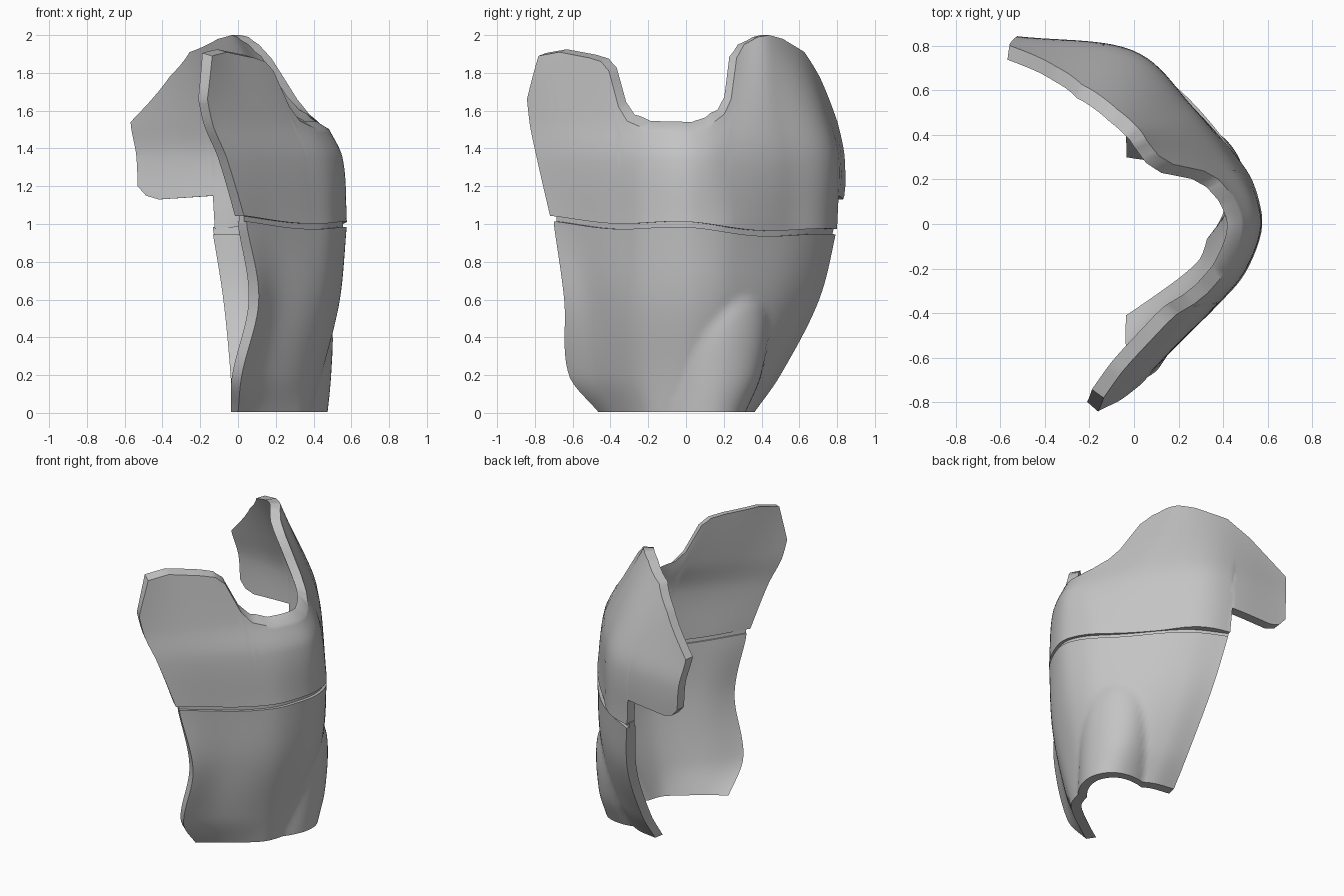
import bpy, bmesh, math
from mathutils import Vector

cube = bpy.data.objects.get("Cube")
if cube:
    bpy.data.objects.remove(cube, do_unlink=True)

THICK = 0.065

grey = bpy.data.materials.new("shell grey")
grey.use_nodes = True
grey.diffuse_color = (0.55, 0.55, 0.55, 1)
grey.node_tree.nodes["Principled BSDF"].inputs["Base Color"].default_value = grey.diffuse_color


def spline(keys, vals, t):
    """Smooth curve through vals at keys."""
    t = min(max(t, keys[0]), keys[-1])
    last = len(keys) - 1
    i = max(k for k in range(last) if keys[k] <= t)

    def slope(k):
        a, b = max(k - 1, 0), min(k + 1, last)
        return (vals[b] - vals[a]) / (keys[b] - keys[a])

    h = keys[i + 1] - keys[i]
    s = (t - keys[i]) / h
    return (vals[i] * (1 + 2 * s) * (1 - s) ** 2 + slope(i) * (h * s * (1 - s) ** 2)
            + vals[i + 1] * (s * s * (3 - 2 * s)) + slope(i + 1) * (h * s * s * (s - 1)))


def linear(points, t):
    """Straight-line profile through points."""
    for (a, p), (b, q) in zip(points, points[1:]):
        if t <= b:
            return p + (q - p) * (t - a) / (b - a)
    return points[-1][1]


# Plan sections by height, each from the front edge round the side to the back
stations = [0, 1, 2, 2.5, 3, 3.5, 4, 5, 6, 7]
lower_sections = {
    0.0: [(0, -.46), (.12, -.38), (.27, -.27), (.35, -.19), (.39, -.08), (.39, .01), (.36, .1), (.26, .24),
          (.13, .33), (-.02, .36)],
    0.2: [(.02, -.62), (.14, -.47), (.31, -.31), (.39, -.2), (.435, -.06), (.44, .04), (.41, .15), (.3, .34),
          (.14, .45), (-.02, .5)],
    0.6: [(.11, -.645), (.21, -.5), (.38, -.34), (.47, -.22), (.53, -.05), (.535, .08), (.49, .22), (.32, .46),
          (.13, .62), (-.05, .705)],
    1.0: [(.045, -.7), (.18, -.56), (.39, -.35), (.5, -.22), (.572, -.04), (.563, .1), (.5, .25), (.29, .52),
          (.1, .69), (-.11, .805)],
}
upper_sections = {
    1.0: [(.045, -.71), (.18, -.56), (.39, -.35), (.5, -.22), (.572, -.04), (.563, .1), (.5, .25), (.26, .53),
          (0, .77), (-.52, .84)],
    1.35: [(-.06, -.79), (.11, -.62), (.35, -.37), (.475, -.22), (.55, -.04), (.535, .1), (.46, .24), (.25, .53),
           (-.02, .78), (-.53, .84)],
    1.55: [(-.14, -.83), (.04, -.64), (.28, -.37), (.39, -.22), (.46, -.05), (.44, .1), (.37, .24), (.21, .49),
           (-.06, .73), (-.56, .8)],
    2.0: [(-.21, -.87), (-.06, -.65), (.13, -.43), (.25, -.25), (.36, -.05), (.28, .13), (.11, .27), (.01, .44),
          (-.2, .57), (-.53, .69)],
}

# Outline heights along the shell: neckline with arm cutout, and flap underside
top_outline = [(0, 1.66), (.38, 1.89), (.9, 1.91), (1.6, 1.88), (1.85, 1.86), (1.98, 1.81), (2.07, 1.62),
               (2.2, 1.545), (2.5, 1.505), (3.3, 1.5), (3.6, 1.525), (3.85, 1.58), (3.97, 1.66), (4.03, 1.88),
               (4.2, 1.95), (4.6, 1.99), (5, 2), (5.5, 1.98), (6.2, 1.91), (6.55, 1.78), (7, 1.54)]
flap_start = 6.25
flap_bottom = [(flap_start, 1.15), (6.8, 1.13), (6.92, 1.15), (7, 1.2)]
rim_lift = [(0, 0), (.4, .015), (1.9, .015), (2.3, .04), (3.7, .04), (4.1, 0), (7, 0)]


def surface(sections):
    """Return a function giving the outer point and outward direction."""
    heights = list(sections)
    rows = [[Vector(p) for p in row] for row in sections.values()]

    def plan(u, z):
        at_z = [spline(heights, column, z) for column in zip(*rows)]
        e = 0.01
        p = spline(stations, at_z, u)
        d = spline(stations, at_z, min(u + e, 7)) - spline(stations, at_z, max(u - e, 0))
        return p, Vector((d.y, -d.x)).normalized()
    return plan


def hip_bulge(u, z):
    """Height of the rounded hip relief, fading out upwards."""
    fade = 1 - z / 0.61
    if fade <= 0:
        return 0
    s = (u - 4.3 - 0.2 * z) / (1.3 * math.sqrt(fade))
    return 0.14 * fade ** 0.7 * max(0, 1 - s * s) ** 0.8


def seam(y):
    return 0.97 - 0.048 * y + 0.014 * math.cos(8 * y)


def build(name, plan, columns, bottom, top, rows, bulge=False, inset=0, thick=THICK, lift=((0, 0), (7, 0))):
    """Loft a closed shell between two outline heights."""
    bm = bmesh.new()
    outer, inner = [], []
    for u in columns:
        low, high = bottom(u), top(u)
        out_col, in_col = [], []
        for j in range(rows + 1):
            v = j / rows
            z = low + (high - low) * v
            p, n = plan(u, z)
            if bulge:
                p = p + Vector((0.8, 0.6)) * hip_bulge(u, z)
            a, b = p - n * inset, p - n * (inset + thick)
            out_col.append(bm.verts.new((a.x, a.y, z)))
            in_col.append(bm.verts.new((b.x, b.y, z + linear(lift, u) * v ** 8)))
        outer.append(out_col)
        inner.append(in_col)
    last = len(columns) - 1
    for i in range(last):
        for j in range(rows):
            bm.faces.new((outer[i][j], outer[i + 1][j], outer[i + 1][j + 1], outer[i][j + 1]))
            bm.faces.new((inner[i][j], inner[i][j + 1], inner[i + 1][j + 1], inner[i + 1][j]))
        for j in (0, rows):
            bm.faces.new((outer[i][j], inner[i][j], inner[i + 1][j], outer[i + 1][j]))
    for i in (0, last):
        for j in range(rows):
            bm.faces.new((outer[i][j], outer[i][j + 1], inner[i][j + 1], inner[i][j]))
    bmesh.ops.recalc_face_normals(bm, faces=bm.faces)
    mesh = bpy.data.meshes.new(name)
    bm.to_mesh(mesh)
    bm.free()
    mesh.materials.append(grey)
    obj = bpy.data.objects.new(name, mesh)
    bpy.context.collection.objects.link(obj)
    bpy.ops.object.select_all(action="DESELECT")
    obj.select_set(True)
    bpy.context.view_layer.objects.active = obj
    bpy.ops.object.shade_smooth_by_angle(angle=math.radians(38))


lower = surface(lower_sections)
upper = surface(upper_sections)
even = [i / 10 for i in range(71)]


def lower_seam(u):
    return seam(lower(u, 1)[0].y)


def upper_bottom(u):
    if u <= flap_start:
        return seam(upper(u, 1)[0].y) + 0.028
    return linear(flap_bottom, u)


# Lower shell with the hip relief
build("lower_shell", lower, even, lambda u: 0.005, lower_seam, 28, bulge=True)

# Upper shell with arm cutout and back flap
breaks = [u for u, z in top_outline + flap_bottom] + [flap_start + 0.01]
build("upper_shell", upper, sorted(set(even + breaks)), upper_bottom,
      lambda u: linear(top_outline, u), 24, lift=rim_lift)

# Recessed strip joining the two shells
build("seam_strip", lower, even, lambda u: lower_seam(u) - 0.01,
      lambda u: lower_seam(u) + 0.038, 1, inset=0.02, thick=0.035)
